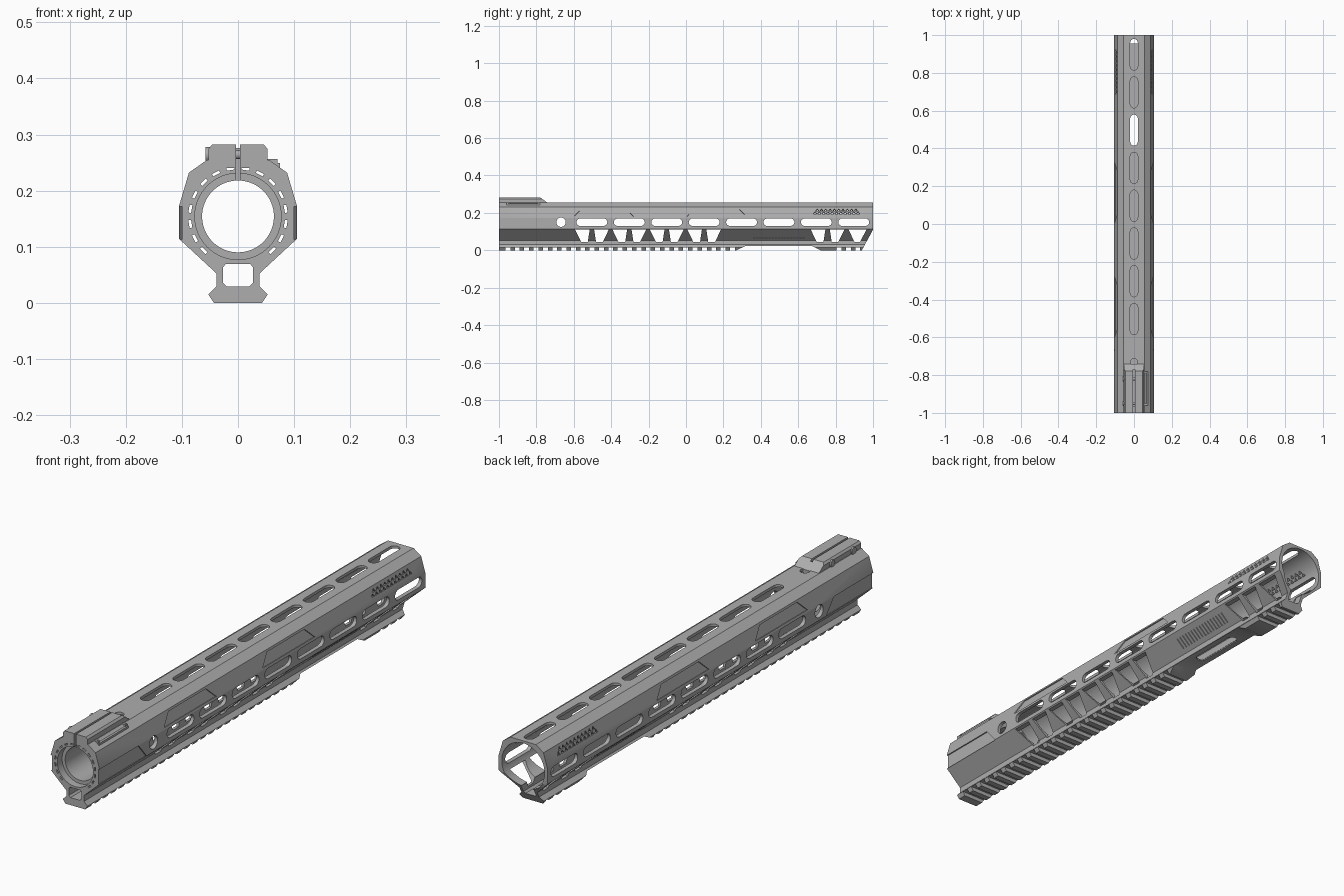
import bpy, bmesh, math
from mathutils import Vector

if "Cube" in bpy.data.objects:
    bpy.data.objects.remove(bpy.data.objects["Cube"])


def material(name, rgb):
    m = bpy.data.materials.new(name)
    m.use_nodes = True
    m.diffuse_color = (*rgb, 1)
    m.node_tree.nodes["Principled BSDF"].inputs["Base Color"].default_value = (*rgb, 1)
    return m


GREY = material("anodised grey", (0.42, 0.42, 0.42))
X, Y, Z = Vector((1, 0, 0)), Vector((0, 1, 0)), Vector((0, 0, 1))
AXIS_Z = 0.154


def prism(bm, poly, u, v, n, lo, hi, origin=(0, 0, 0)):
    """Extrude a polygon given in the u, v plane from lo to hi along n."""
    o = Vector(origin)
    a, b = ([bm.verts.new(o + u * p + v * q + n * d) for p, q in poly] for d in (lo, hi))
    faces = [bm.faces.new(a), bm.faces.new(b)]
    k = len(poly)
    for i in range(k):
        j = (i + 1) % k
        faces.append(bm.faces.new((a[i], a[j], b[j], b[i])))
    bmesh.ops.recalc_face_normals(bm, faces=faces)


def rect(p0, p1, q0, q1):
    return [(p0, q0), (p1, q0), (p1, q1), (p0, q1)]


def circle(p, q, r, n=24):
    return [(p + r * math.cos(math.tau * i / n), q + r * math.sin(math.tau * i / n)) for i in range(n)]


def stadium(p, q, length, width, n=8):
    r, pts = width / 2, []
    for s, start in ((1, -math.pi / 2), (-1, math.pi / 2)):
        for i in range(n + 1):
            t = start + math.pi * i / n
            pts.append((p + s * (length / 2 - r) + r * math.cos(t), q + r * math.sin(t)))
    return pts


def mirrored(half):
    return half + [(-x, z) for x, z in reversed(half)]


def make(name, bm):
    me = bpy.data.meshes.new(name)
    bm.to_mesh(me)
    bm.free()
    ob = bpy.data.objects.new(name, me)
    bpy.context.collection.objects.link(ob)
    me.materials.append(GREY)
    return ob


def activate(ob):
    bpy.ops.object.select_all(action='DESELECT')
    ob.select_set(True)
    bpy.context.view_layer.objects.active = ob


def cut(bm, *targets):
    cutter = make("cutter", bm)
    cutter.hide_render = True
    for ob in targets:
        activate(ob)
        mod = ob.modifiers.new("cut", 'BOOLEAN')
        mod.operation, mod.solver, mod.object = 'DIFFERENCE', 'EXACT', cutter
        bpy.ops.object.modifier_apply(modifier=mod.name)
    bpy.data.objects.remove(cutter)


# Body with the lower rail, one extruded outline
bm = bmesh.new()
outline = mirrored([(0.043, 0), (0.053, 0.015), (0.038, 0.03), (0.038, 0.052), (0.105, 0.114),
                    (0.105, 0.173), (0.0875, 0.232), (0.055, 0.255)])
prism(bm, outline, X, Z, Y, -1, 1)
body = make("handguard_body", bm)

# Clamp block on top of the front end
bm = bmesh.new()
prism(bm, mirrored([(0.053, 0.24), (0.053, 0.274), (0.046, 0.282)]), X, Z, Y, -1, -0.74)
clamp = make("clamp_block", bm)
bm = bmesh.new()
prism(bm, [(-0.78, 0.283), (-0.74, 0.254), (-0.7, 0.254), (-0.7, 0.3), (-0.78, 0.3)], Y, Z, X, -0.1, 0.1)
cut(bm, clamp)

# Stepped bore
bm = bmesh.new()
steps = [(-1.02, 0.077), (-0.97, 0.077), (-0.97, 0.064), (-0.74, 0.064), (-0.74, 0.092), (1.02, 0.092)]
rings = [[bm.verts.new((p, y, AXIS_Z + q)) for p, q in circle(0, 0, r, 64)] for y, r in steps]
for a, b in zip(rings, rings[1:]):
    for i in range(64):
        j = (i + 1) % 64
        bm.faces.new((a[i], a[j], b[j], b[i]))
bm.faces.new(rings[0])
bm.faces.new(rings[-1])
bmesh.ops.recalc_face_normals(bm, faces=bm.faces)
cut(bm, body)

# Channel above the rail, and clamp slit
bm = bmesh.new()
prism(bm, mirrored([(0.02, 0.029), (0.027, 0.036), (0.027, 0.063), (0.022, 0.069)]), X, Z, Y, -1.02, 1.02)
cut(bm, body)
bm = bmesh.new()
prism(bm, rect(-0.004, 0.004, 0.2, 0.3), X, Z, Y, -1.02, -0.77)
cut(bm, body, clamp)

# Ring of lightening slits through the front wall
bm = bmesh.new()
for i in range(20):
    t = math.tau * (i + 0.5) / 20
    if math.sin(t) > -0.85:
        r, s = Vector((math.cos(t), 0, math.sin(t))), Vector((-math.sin(t), 0, math.cos(t)))
        prism(bm, rect(0.0835, 0.0885, -0.007, 0.007), r, s, Y, -1.02, -0.72, (0, 0, AXIS_Z))
cut(bm, body)

# Accessory slots on the top and both sides, with round holes in front
bm = bmesh.new()
for k in range(8):
    y = -0.503 + 0.2 * k
    prism(bm, stadium(y, 0, 0.165, 0.04), Y, X, Z, 0.2, 0.3)
    for s in (-1, 1):
        prism(bm, stadium(y, 0.15, 0.165, 0.04), Y, Z, X * s, 0.07, 0.12)
prism(bm, circle(-0.73, 0, 0.018), Y, X, Z, 0.232, 0.3)
for s in (-1, 1):
    prism(bm, circle(-0.668, 0.15, 0.025), Y, Z, X * s, 0.07, 0.12)

# Truss windows in the lower flanks
for k in (0, 1, 2, 3, 6):
    c = -0.503 + 0.2 * k + (0.06 if k == 6 else 0)
    for s in (-1, 1):
        prism(bm, [(c + s * p, z) for p, z in ((0.012, 0.11), (0.09, 0.11), (0.058, 0.045), (0.022, 0.045))],
              Y, Z, X, -0.12, 0.12)
prism(bm, [(0.87, 0.11), (0.965, 0.11), (0.93, 0.045), (0.9, 0.045)], Y, Z, X, -0.12, 0.12)

# Rail teeth, raised middle of the rail, its slot, and the slanted rear end
for i in range(29):
    y = -0.965 + i * 0.05
    if y > 0.25:
        y += 0.52
    if y < 0.93:
        prism(bm, rect(y, y + 0.026, -0.02, 0.015), Y, Z, X, -0.08, 0.08)
prism(bm, [(0.27, -0.02), (0.27, 0), (0.32, 0.024), (0.67, 0.024), (0.72, 0), (0.72, -0.02)],
      Y, Z, X, -0.08, 0.08)
cut(bm, body)
bm = bmesh.new()
prism(bm, stadium(0.497, 0, 0.22, 0.04), Y, X, Z, 0.01, 0.05)
prism(bm, [(0.935, -0.01), (1.0, 0.11), (1.05, 0.11), (1.05, -0.01)], Y, Z, X, -0.2, 0.2)

# Shallow flank pockets, triangular vents and grip grooves on both sides
for s in (-1, 1):
    side = X * s
    prism(bm, [(-1.02, 0.113), (-0.71, 0.113), (-0.76, 0.172), (-1.02, 0.172)], Y, Z, side, 0.1, 0.12)
    up = Vector((-0.0175 * s, 0, 0.059)).normalized()
    out = Vector((0.059 * s, 0, 0.0175)).normalized()
    corner = (0.105 * s, 0, 0.173)
    for c in (-0.44, 0.165):
        prism(bm, [(c - 0.16, 0.008), (c + 0.16, 0.008), (c + 0.115, 0.053), (c - 0.115, 0.053)],
              Y, up, out, -0.004, 0.02, corner)
    for row in range(2):
        for i in range(11 - row):
            y, q = 0.69 + 0.023 * (i + row * 0.5), 0.023 + row * 0.015
            prism(bm, [(y - 0.009, q), (y + 0.009, q), (y, q + 0.013)], Y, up, out, -0.03, 0.02, corner)
    up = Vector((0.067 * s, 0, 0.062)).normalized()
    out = Vector((0.062 * s, 0, -0.067)).normalized()
    for i in range(17):
        y = 0.36 + i * 0.0165
        prism(bm, rect(y, y + 0.009, 0.02, 0.065), Y, up, out, -0.004, 0.01, (0.038 * s, 0, 0.052))
cut(bm, body)

# Clamp screws with heads on one side
for i, y in enumerate((-0.95, -0.82)):
    bm = bmesh.new()
    prism(bm, circle(y, 0.264, 0.008, 16), Y, Z, X, -0.05, 0.05)
    prism(bm, circle(y, 0.264, 0.014, 16), Y, Z, X, -0.058, -0.05)
    make(f"clamp_screw_{i + 1}", bm)

# Retaining bar on the opposite shoulder
bm = bmesh.new()
prism(bm, rect(-0.96, -0.78, 0.235, 0.249), Y, Z, X, 0.066, 0.075)
for y in (-0.96, -0.79):
    prism(bm, rect(y, y + 0.01, 0.24, 0.256), Y, Z, X, 0.05, 0.07)
make("retaining_bar", bm)

# Crisp edges with smooth bores
for ob in [o for o in bpy.context.scene.objects if o.type == 'MESH']:
    activate(ob)
    bpy.ops.object.shade_smooth_by_angle(angle=math.radians(30))
